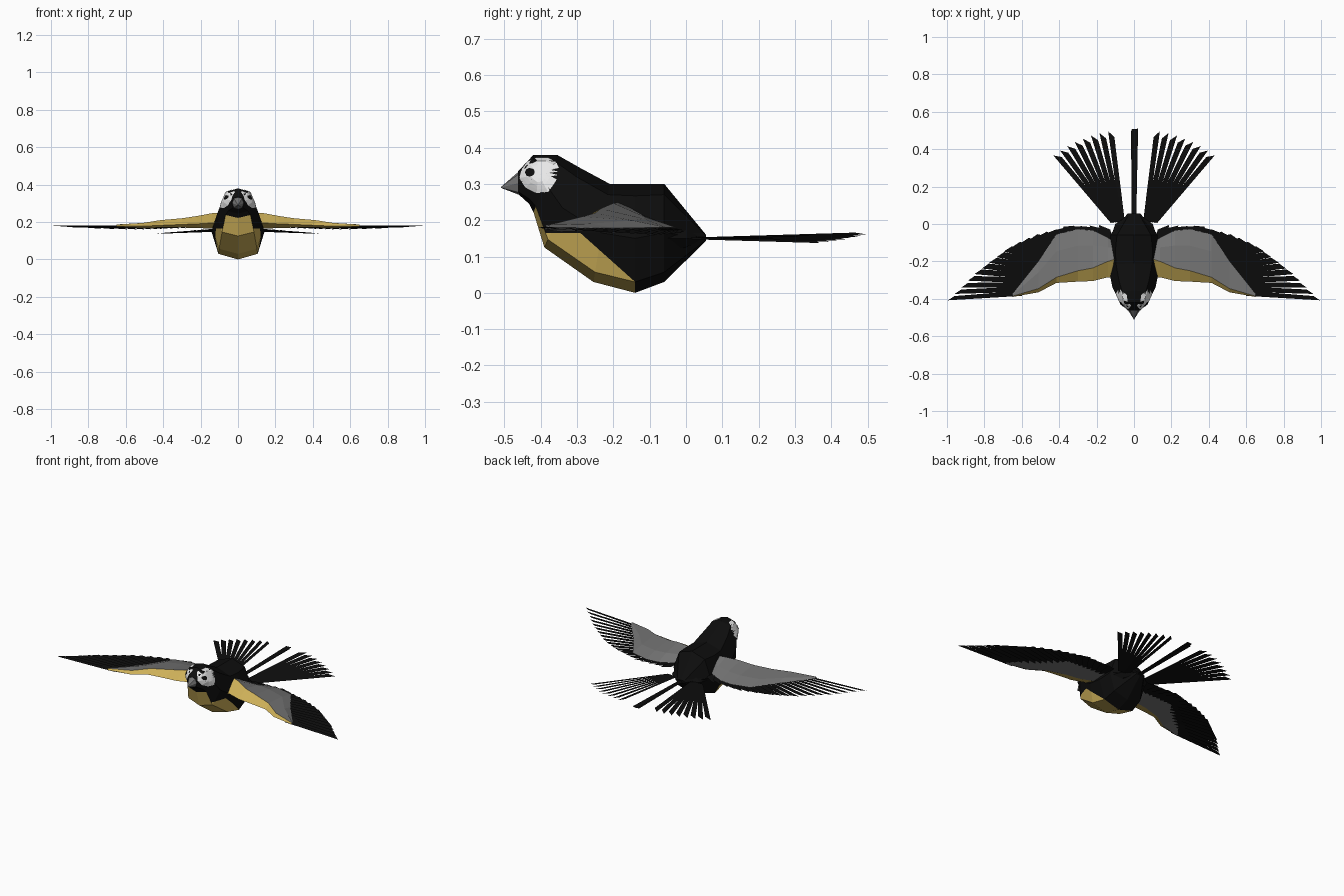
import bpy, bmesh, math
from mathutils import Vector
from mathutils.bvhtree import BVHTree

if "Cube" in bpy.data.objects:
    bpy.data.objects.remove(bpy.data.objects["Cube"])


def material(name, rgb):
    m = bpy.data.materials.new(name)
    m.diffuse_color = (*rgb, 1)
    m.use_nodes = True
    m.node_tree.nodes["Principled BSDF"].inputs["Base Color"].default_value = m.diffuse_color
    return m


BLACK = material("black plumage", (0.004, 0.004, 0.004))
GREY = material("slate grey", (0.17, 0.17, 0.17))
YELLOW = material("warm yellow", (0.62, 0.44, 0.10))
WHITE = material("white cheek", (0.8, 0.8, 0.8))


def finish(name, bm, mats, mirror=False):
    me = bpy.data.meshes.new(name)
    bm.to_mesh(me)
    ob = bpy.data.objects.new(name, me)
    bpy.context.collection.objects.link(ob)
    for m in mats:
        me.materials.append(m)
    if mirror:
        mod = ob.modifiers.new("mirror", 'MIRROR')
        mod.use_mirror_merge = False
    return ob


def loft(bm, rings):
    vs = [[bm.verts.new(p) for p in r] for r in rings]
    n = len(vs[0])
    faces = []
    for a, b in zip(vs, vs[1:]):
        for i in range(n):
            j = (i + 1) % n
            faces.append(bm.faces.new((a[i], a[j], b[j], b[i])))
    bm.faces.new(vs[0])
    bm.faces.new(vs[-1][::-1])
    return faces


def along(pts, t):
    """Point at fraction t of a polyline's length."""
    pts = [Vector(p) for p in pts]
    lens = [(b - a).length for a, b in zip(pts, pts[1:])]
    d = t * sum(lens)
    for a, b, l in zip(pts, pts[1:], lens):
        if d <= l:
            return a.lerp(b, d / l)
        d -= l
    return pts[-1]


def feather(bm, base, tip, w0, w1, twist=0.0, point=0.04):
    """Flat blade with one slanted corner at the tip."""
    base, tip = Vector(base), Vector(tip)
    d = (tip - base).normalized()
    s = Vector((d.y, -d.x, 0)).normalized()
    s.z = twist
    pts = [base - s * w0, base + s * w0, tip + s * w1, tip - s * w1 - d * point]
    bm.faces.new([bm.verts.new(p) for p in pts])


# Body and head: top y, top z, bottom y, bottom z, half width
stations = [(-0.462, 0.335, -0.462, 0.272, 0.034),
            (-0.42, 0.38, -0.432, 0.245, 0.072),
            (-0.355, 0.38, -0.42, 0.222, 0.09),
            (-0.29, 0.343, -0.39, 0.125, 0.115),
            (-0.21, 0.30, -0.255, 0.03, 0.137),
            (-0.14, 0.30, -0.14, 0.0, 0.142),
            (-0.06, 0.30, -0.06, 0.03, 0.13),
            (0.055, 0.16, 0.055, 0.143, 0.035)]
octagon = [(0, 1), (0.7, 0.78), (1, 0), (0.74, -0.8),
           (0, -1), (-0.74, -0.8), (-1, 0), (-0.7, 0.78)]
rings = []
for yt, zt, yb, zb, w in stations:
    top, bot = Vector((0, yt, zt)), Vector((0, yb, zb))
    rings.append([top.lerp(bot, (1 - v) / 2) + Vector((u * w, 0, 0)) for u, v in octagon])
body = bmesh.new()
loft(body, rings)
bmesh.ops.recalc_face_normals(body, faces=body.faces)
# Cut the edges of the yellow breast
slope = Vector((0, 0.125, 0.14))
for co, no in (((0, 0, 0.165), (0, 0, 1)), ((0, -0.28, 0.155), slope), ((0, -0.14, 0), (0, 1, 0))):
    bmesh.ops.bisect_plane(body, geom=body.verts[:] + body.edges[:] + body.faces[:],
                           dist=0.0005, plane_co=co, plane_no=no)
for f in body.faces:
    c = f.calc_center_median()
    belly = c.z < 0.165 and c.y < -0.14 and (c - Vector((0, -0.28, 0.155))).dot(slope) < 0
    throat = abs(c.x) < 0.06 and 0.15 < c.z < 0.225 and c.y < -0.36 and f.normal.y < 0
    f.material_index = 1 if belly or throat else 0
finish("body", body, [BLACK, YELLOW])

# Beak
bm = bmesh.new()
base = [Vector((u * 0.034, -0.457, 0.303 + v * 0.034)) for u, v in octagon]
tip = [Vector((u * 0.001, -0.51, 0.29 + v * 0.001)) for u, v in octagon]
loft(bm, [base, tip])
bmesh.ops.recalc_face_normals(bm, faces=bm.faces)
finish("beak", bm, [GREY])

# Cheek patches and eyes, laid onto the head
tree = BVHTree.FromBMesh(body)


def plate(name, outline, centre, offset, mat):
    bm = bmesh.new()
    cen = Vector(centre)

    def drop(p):
        hit, no, _, _ = tree.ray_cast(Vector((1, p[0], p[1])), Vector((-1, 0, 0)))
        return hit + no * offset if hit else Vector((0.03, p[0], p[1]))

    mid = bm.verts.new(drop(cen))
    loops = [[bm.verts.new(drop(cen.lerp(Vector(p), k / 5))) for p in outline] for k in range(1, 6)]
    n = len(outline)
    for i in range(n):
        j = (i + 1) % n
        bm.faces.new((mid, loops[0][i], loops[0][j]))
        for a, b in zip(loops, loops[1:]):
            bm.faces.new((a[i], b[i], b[j], a[j]))
    bmesh.ops.recalc_face_normals(bm, faces=bm.faces)
    if sum(f.normal.x for f in bm.faces) < 0:
        bmesh.ops.reverse_faces(bm, faces=bm.faces)
    finish(name, bm, [mat], True)


cheek = [(-0.457, 0.315), (-0.45, 0.34), (-0.435, 0.36), (-0.41, 0.37), (-0.38, 0.37),
         (-0.357, 0.358), (-0.35, 0.343), (-0.372, 0.337), (-0.35, 0.333), (-0.374, 0.329),
         (-0.352, 0.323), (-0.372, 0.32), (-0.356, 0.311), (-0.366, 0.295), (-0.378, 0.278),
         (-0.41, 0.275), (-0.44, 0.29)]
plate("cheek_patch", cheek, (-0.405, 0.325), 0.003, WHITE)
eye = [(-0.427 + 0.012 * math.cos(i * math.tau / 8), 0.33 + 0.012 * math.sin(i * math.tau / 8))
       for i in range(8)]
plate("eye", eye, (-0.427, 0.33), 0.006, BLACK)

# Wing arm: x, lead y, lead z, ridge y, ridge z, trail y, trail z, bottom z
arm = [(0.08, -0.285, 0.195, -0.18, 0.25, -0.10, 0.18, 0.165),
       (0.14, -0.285, 0.195, -0.20, 0.247, -0.075, 0.18, 0.165),
       (0.22, -0.305, 0.19, -0.235, 0.232, -0.035, 0.18, 0.168),
       (0.30, -0.308, 0.187, -0.25, 0.22, -0.027, 0.18, 0.17),
       (0.415, -0.315, 0.182, -0.285, 0.21, -0.054, 0.18, 0.17),
       (0.51, -0.365, 0.178, -0.345, 0.195, -0.20, 0.178, 0.168),
       (0.65, -0.39, 0.178, -0.386, 0.186, -0.375, 0.18, 0.174)]
bm = bmesh.new()
rings = []
for x, ly, lz, ry, rz, ty, tz, bz in arm:
    my = ry * 0.4 + ty * 0.6
    rings.append([Vector((x, ly, lz)), Vector((x, ry, rz)),
                  Vector((x, my, (rz + tz) / 2 + 0.004)), Vector((x, ty, tz)),
                  Vector((x, ry, bz))])
for i, f in enumerate(loft(bm, rings)):
    f.material_index = 1 if i % 5 in (0, 4) else 0
bmesh.ops.recalc_face_normals(bm, faces=bm.faces)
finish("wing_arm", bm, [GREY, YELLOW], True)

# Wing feathers fanned from the arm to the trailing outline
roots = [(0.14, -0.12, 0.176), (0.38, -0.11, 0.176), (0.47, -0.23, 0.176), (0.60, -0.37, 0.178)]
tips = [(0.16, 0.0, 0.172), (0.36, 0.002, 0.168), (0.47, -0.035, 0.164), (0.57, -0.07, 0.163),
        (0.68, -0.12, 0.165), (0.77, -0.19, 0.168), (0.86, -0.26, 0.172), (0.93, -0.335, 0.176),
        (0.995, -0.398, 0.181)]
bm = bmesh.new()
N = 20
for i in range(N):
    t = i / (N - 1)
    feather(bm, along(roots, t), along(tips, t), 0.026 - 0.012 * t, 0.029 - 0.019 * t, -0.15, 0.035)
finish("wing_feathers", bm, [BLACK], True)

# Tail: fanned side feathers and a central pair
bm = bmesh.new()
for i in range(8):
    t = i / 7
    ang = math.radians(7.5 + 32.5 * t)
    b = Vector((0.06 + 0.055 * t, 0.012, 0.150))
    r = 0.49 - 0.015 * t
    feather(bm, b, b + Vector((math.sin(ang) * r, math.cos(ang) * r, 0.014 - 0.024 * t)),
            0.011, 0.0145, -0.2, 0.035)
finish("tail_fan", bm, [BLACK], True)
bm = bmesh.new()
feather(bm, (0.0, 0.03, 0.152), (0.004, 0.51, 0.158), 0.012, 0.018, 0, 0.004)
feather(bm, (0.0, 0.03, 0.149), (0.0, 0.50, 0.150), 0.012, 0.016, 0, 0.004)
finish("tail_centre", bm, [BLACK])
# Rump joining the tail feathers to the body
bm = bmesh.new()
loft(bm, [[Vector((u * w, y, 0.15 + v * h)) for u, v in octagon]
          for y, w, h in ((-0.06, 0.12, 0.05), (0.0, 0.10, 0.03), (0.045, 0.04, 0.006))])
bmesh.ops.recalc_face_normals(bm, faces=bm.faces)
finish("rump", bm, [BLACK])
